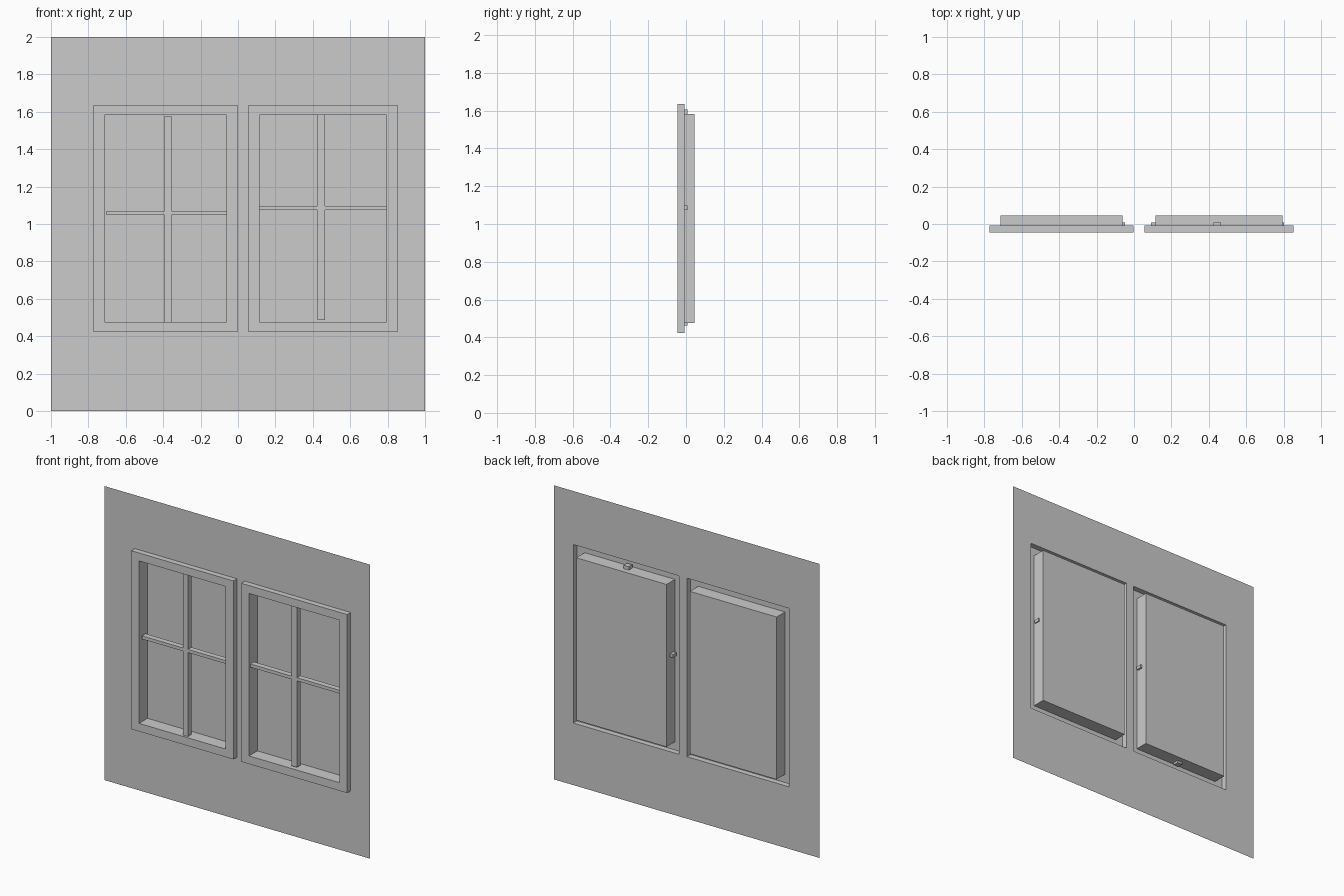
import bpy, bmesh

if "Cube" in bpy.data.objects:
    bpy.data.objects.remove(bpy.data.objects["Cube"])

WALL_Y, FRONT_Y, BACK_Y = -0.007, -0.045, 0.045   # wall plane, frame face, pane
BAR_FRONT, BAR_BACK = -0.030, 0.008               # glazing bar depth
Z0, Z1 = 0.422, 1.636                             # frame outer height
IZ0, IZ1 = 0.477, 1.582                           # frame inner height


def finish(name, bm):
    mesh = bpy.data.meshes.new(name)
    bm.to_mesh(mesh)
    bm.free()
    obj = bpy.data.objects.new(name, mesh)
    bpy.context.collection.objects.link(obj)
    return obj


def ring(bm, x0, x1, z0, z1, y):
    return [bm.verts.new((x, y, z)) for x, z in ((x0, z0), (x1, z0), (x1, z1), (x0, z1))]


def wall(name, xs, zs, holes):
    """Flat sheet cut into cells, leaving out the window openings."""
    bm = bmesh.new()
    grid = [[bm.verts.new((x, WALL_Y, z)) for z in zs] for x in xs]
    for i in range(len(xs) - 1):
        for j in range(len(zs) - 1):
            if (i, j) not in holes:
                bm.faces.new((grid[i][j], grid[i + 1][j], grid[i + 1][j + 1], grid[i][j + 1]))
    bmesh.ops.dissolve_limit(bm, angle_limit=0.01, verts=[], edges=[])
    return finish(name, bm)


def casement(name, x0, x1, ix0, ix1):
    """Raised frame with a recess behind it, closed by the pane."""
    bm = bmesh.new()
    rings = [ring(bm, x0, x1, Z0, Z1, WALL_Y),
             ring(bm, x0, x1, Z0, Z1, FRONT_Y),
             ring(bm, ix0, ix1, IZ0, IZ1, FRONT_Y),
             ring(bm, ix0, ix1, IZ0, IZ1, BACK_Y)]
    for a, b in zip(rings, rings[1:]):
        for i in range(4):
            j = (i + 1) % 4
            bm.faces.new((a[i], a[j], b[j], b[i]))
    bm.faces.new(rings[-1])
    return finish(name, bm)


def glazing_bars(name, x0, x1, z0, z1, vx0, vx1, hz0, hz1):
    """Cross-shaped profile pushed back in depth."""
    outline = [(vx0, z0), (vx1, z0), (vx1, hz0), (x1, hz0), (x1, hz1), (vx1, hz1),
               (vx1, z1), (vx0, z1), (vx0, hz1), (x0, hz1), (x0, hz0), (vx0, hz0)]
    bm = bmesh.new()
    face = bm.faces.new([bm.verts.new((x, BAR_FRONT, z)) for x, z in outline])
    ext = bmesh.ops.extrude_face_region(bm, geom=[face], use_keep_orig=True)
    moved = [g for g in ext["geom"] if isinstance(g, bmesh.types.BMVert)]
    bmesh.ops.translate(bm, verts=moved, vec=(0, BAR_BACK - BAR_FRONT, 0))
    bmesh.ops.recalc_face_normals(bm, faces=bm.faces)
    return finish(name, bm)


# Wall with two openings
wall("wall", (-1, -0.772, -0.003, 0.056, 0.853, 1), (0, Z0, Z1, 2), {(1, 1), (3, 1)})

# Left window
casement("left_window_frame", -0.772, -0.003, -0.713, -0.061)
glazing_bars("left_glazing_bars", -0.703, -0.048, 0.462, 1.577, -0.393, -0.356, 1.048, 1.070)

# Right window
casement("right_window_frame", 0.056, 0.853, 0.115, 0.794)
glazing_bars("right_glazing_bars", 0.092, 0.802, 0.487, 1.605, 0.425, 0.465, 1.075, 1.097)
